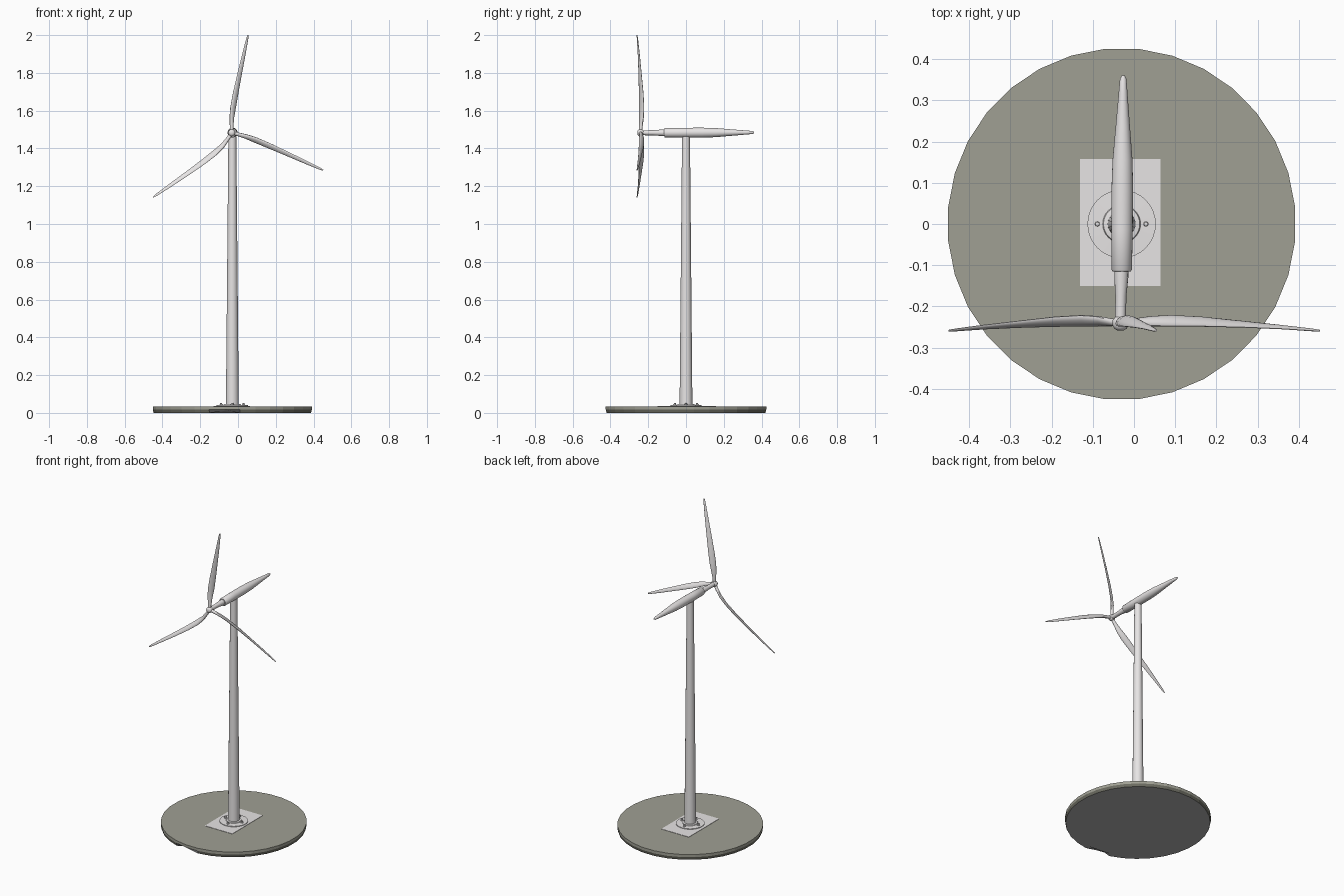
import bpy, bmesh, math
from mathutils import Vector, Matrix

cube = bpy.data.objects.get("Cube")
if cube:
    bpy.data.objects.remove(cube, do_unlink=True)


def material(name, rgb):
    m = bpy.data.materials.new(name)
    m.use_nodes = True
    m.diffuse_color = (*rgb, 1)
    m.node_tree.nodes["Principled BSDF"].inputs["Base Color"].default_value = (*rgb, 1)
    return m


white = material("soft white", (0.8, 0.78, 0.78))
ground = material("olive grey", (0.35, 0.35, 0.295))
rim_dark = material("dark olive", (0.15, 0.15, 0.12))
underside = material("underside grey", (0.44, 0.44, 0.44))

CX = -0.03          # tower axis
AXIS_Z = 1.483      # rotor axis height


def finish(name, bm, mat, smooth=True):
    bmesh.ops.recalc_face_normals(bm, faces=bm.faces[:])
    me = bpy.data.meshes.new(name)
    bm.to_mesh(me)
    bm.free()
    ob = bpy.data.objects.new(name, me)
    bpy.context.collection.objects.link(ob)
    me.materials.append(mat)
    if smooth:
        bpy.ops.object.select_all(action="DESELECT")
        ob.select_set(True)
        bpy.context.view_layer.objects.active = ob
        bpy.ops.object.shade_smooth_by_angle(angle=math.radians(40))
    return ob


def loft(bm, rings):
    """Skin a list of point rings and cap both ends."""
    loops = [[bm.verts.new(p) for p in ring] for ring in rings]
    n = len(loops[0])
    for a, b in zip(loops, loops[1:]):
        for i in range(n):
            bm.faces.new((a[i], a[(i + 1) % n], b[(i + 1) % n], b[i]))
    bm.faces.new(loops[0][::-1])
    bm.faces.new(loops[-1])
    return loops


def ellipse(centre, u, v, n):
    return [centre + u * math.cos(math.tau * i / n) + v * math.sin(math.tau * i / n)
            for i in range(n)]


def turned(name, origin, axis, profile, mat, n=24, smooth=True):
    """Lathe (distance, radius) pairs around an axis."""
    axis = Vector(axis).normalized()
    u = axis.orthogonal().normalized()
    v = axis.cross(u)
    bm = bmesh.new()
    loft(bm, [ellipse(Vector(origin) + axis * d, u * r, v * r, n) for d, r in profile])
    return finish(name, bm, mat, smooth)


# round base: slightly undercut rim, small chip under its front edge
SIDES = 32
bm = bmesh.new()
rings = loft(bm, [
    [Vector((CX + 0.423 * s * math.sin(a), 0.427 * s * math.cos(a), z))
     for a in (math.tau * (i + 0.5) / SIDES for i in range(SIDES))]
    for s, z in ((0.99, 0), (1, 0.018), (1, 0.035))])
for v in rings[0]:
    if v.co.y < -0.4 and abs(v.co.x + 0.075) < 0.04:
        v.co.y += 0.03
        v.co.z += 0.01
base = finish("base_disc", bm, ground, False)
base.data.materials.append(rim_dark)
base.data.materials.append(underside)
for f in base.data.polygons:
    if f.normal.z < -0.8:
        f.material_index = 2
    elif f.center.z < 0.018:
        f.material_index = 1

# mounting plate
bm = bmesh.new()
bmesh.ops.create_cube(bm, size=1, matrix=Matrix.Translation((-0.033, 0.004, 0.0345))
                      @ Matrix.Diagonal((0.195, 0.308, 0.005, 1)))
finish("mounting_plate", bm, white, False)

# flange, bolts and tower
turned("flange", (CX, 0, 0.034), (0, 0, 1),
       [(0, 0.083), (0.007, 0.083), (0.008, 0.046), (0.012, 0.044), (0.014, 0.034)], white, 32)
for i in range(4):
    a = math.tau * i / 4
    pos = (CX + 0.059 * math.cos(a), 0.059 * math.sin(a), 0.037)
    turned("bolt_%d" % (i + 1), pos, (0, 0, 1),
           [(0, 0.009), (0.008, 0.009), (0.008, 0.006), (0.016, 0.005)], white, 8)
turned("tower", (CX, 0, 0.034), (0, 0, 1), [(0, 0.034), (1.43, 0.021)], white)

# nacelle, shaft and hub along the rotor axis
turned("nacelle", (CX, -0.115, AXIS_Z), (0.008, 1, 0.003),
       [(0, 0.022), (0.004, 0.025), (0.1, 0.026), (0.2, 0.0262), (0.27, 0.0242),
        (0.35, 0.0175), (0.43, 0.011), (0.467, 0.008), (0.475, 0.004)], white)
turned("rotor_shaft", (CX - 0.003, -0.235, AXIS_Z), (0.02, 1, 0),
       [(0, 0.013), (0.06, 0.0135), (0.105, 0.017), (0.125, 0.017)], white, 16)
turned("hub", (CX - 0.003, -0.258, AXIS_Z), (0, 1, 0),
       [(0, 0.008), (0.004, 0.015), (0.012, 0.019), (0.024, 0.019), (0.032, 0.013)], white, 16)

# blade stations: fraction of span, half chord, half thickness, y shift, bow, pitch
STATIONS = [
    (0.00, 0.010, 0.010, 0.000, 0.000, 0),
    (0.06, 0.010, 0.009, 0.002, 0.006, 25),
    (0.15, 0.015, 0.009, 0.005, 0.013, 45),
    (0.25, 0.019, 0.008, 0.006, 0.015, 42),
    (0.40, 0.018, 0.007, 0.004, 0.014, 38),
    (0.60, 0.014, 0.005, -0.002, 0.010, 32),
    (0.80, 0.010, 0.004, -0.009, 0.005, 25),
    (0.96, 0.006, 0.003, -0.016, 0.001, 20),
    (1.00, 0.003, 0.002, -0.018, 0.000, 20),
]
HUB = Vector((CX - 0.003, -0.241, AXIS_Z))
FORWARD = Vector((0, 1, 0))


def blade(name, tip_x, tip_z, bow_scale):
    span = Vector((tip_x - HUB.x, 0, tip_z - HUB.z))
    side = span.normalized().cross(FORWARD)   # in-plane, across the blade
    rings = []
    for t, chord, thick, shift, bow, pitch in STATIONS:
        c = HUB + span * t + FORWARD * shift + side * bow * bow_scale
        p = math.radians(-pitch)
        u = side * math.cos(p) + FORWARD * math.sin(p)
        v = FORWARD * math.cos(p) - side * math.sin(p)
        rings.append(ellipse(c, u * chord, v * thick, 12))
    bm = bmesh.new()
    loft(bm, rings)
    finish(name, bm, white)


blade("upper_blade", 0.053, 2.0, 1)
blade("left_blade", 0.451, 1.285, 0.8)
blade("right_blade", -0.449, 1.142, 1.7)
